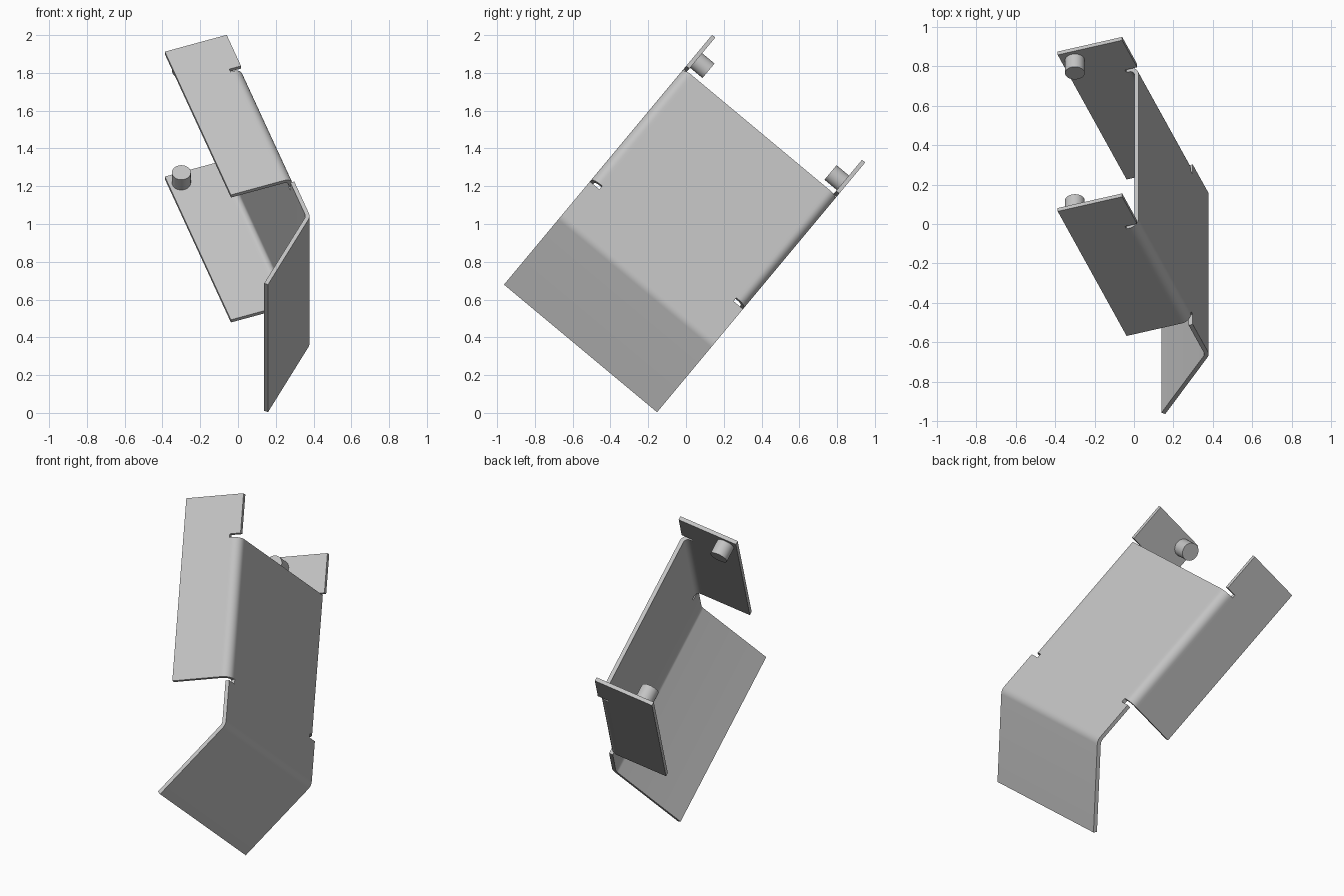
import bpy, bmesh
from math import sin, cos, tan, radians, pi
from mathutils import Vector, Matrix

cube = bpy.data.objects.get("Cube")
if cube:
    bpy.data.objects.remove(cube, do_unlink=True)

steel = bpy.data.materials.new("light grey metal")
steel.use_nodes = True
grey = (0.55, 0.55, 0.55, 1)
steel.diffuse_color = grey
steel.node_tree.nodes["Principled BSDF"].inputs["Base Color"].default_value = grey

# Tilted frame: along the plate, inwards from it, and across its width
X = Vector((1, 0, 0))
V = Vector((0, 0.64, 0.768)).normalized()
ACROSS = Vector((0, V.z, -V.y))
lean = radians(19.5)
ALONG = -sin(lean) * X + cos(lean) * V
INWARD = -cos(lean) * X - sin(lean) * V
ORIGIN = 0.383 * X + 0.375 * V - 0.6475 * ACROSS

HALF = 0.5275       # half width
THICK = 0.022
BEND = 0.05         # outer bend radius of the flanges
RELIEF = 0.065      # depth of the bend reliefs
FLANGE = 0.347      # flange height
S_CUT, S_LOW, S_END, S_EAR, S_TOP = 0.255, 0.28, 1.08, 1.10, 1.327


def place(s, t, k):
    return ORIGIN + s * ALONG + t * INWARD + k * ACROSS


def finish(bm, name):
    mesh = bpy.data.meshes.new(name)
    bm.to_mesh(mesh)
    bm.free()
    mesh.materials.append(steel)
    obj = bpy.data.objects.new(name, mesh)
    bpy.context.collection.objects.link(obj)
    bpy.ops.object.select_all(action='DESELECT')
    obj.select_set(True)
    bpy.context.view_layer.objects.active = obj
    return obj


def patch(bm, rows, cols):
    """Sheet of quads: rows are (along, inward), cols are (across, inward)."""
    grid = [[bm.verts.new(place(s, t + u, k)) for k, u in cols] for s, t in rows]
    for a, b in zip(grid, grid[1:]):
        for j in range(len(cols) - 1):
            bm.faces.new((a[j], a[j + 1], b[j + 1], b[j]))


# Folded sheet: outer skin, then thickened inwards
bm = bmesh.new()
core = HALF - RELIEF
centre = [(-core, 0), (core, 0)]

# Lower flap, its 45 degree bend, and the full-width start of the plate
R = 0.06
tangent = R * tan(pi / 8)
flap = 0.521 * cos(pi / 4)
angles = [pi / 4 * (1 - i / 6) for i in range(7)]
rows = [(-flap, flap)]
rows += [(tangent - R * sin(a), R - R * cos(a)) for a in angles]
rows.append((S_CUT, 0))
patch(bm, rows, [(-HALF, 0)] + centre + [(HALF, 0)])

# Narrow neck between the lower reliefs
patch(bm, [(S_CUT, 0), (S_LOW, 0)], centre)

# Plate with both rounded flanges
right = [(core, 0)]
for i in range(9):
    a = pi / 2 * i / 8
    right.append((HALF - BEND + BEND * sin(a), BEND - BEND * cos(a)))
right += [(HALF, RELIEF), (HALF, FLANGE)]
left = [(-k, u) for k, u in reversed(right)]
patch(bm, [(S_LOW, 0), (S_END, 0)], left + right)

# Flat ears beyond the end of the plate
for side in (-1, 1):
    outer = [(side * HALF, u) for u in (0, RELIEF, FLANGE)]
    if side < 0:
        outer.reverse()
    stem = outer[1:] if side > 0 else outer[:-1]
    patch(bm, [(S_END, 0), (S_EAR, 0)], stem)
    patch(bm, [(S_EAR, 0), (S_TOP, 0)], outer)

bmesh.ops.remove_doubles(bm, verts=bm.verts, dist=0.0005)
sheet = finish(bm, "folded_sheet")
solid = sheet.modifiers.new("thickness", 'SOLIDIFY')
solid.thickness = THICK
solid.offset = -1
solid.use_even_offset = True
bpy.ops.object.modifier_apply(modifier=solid.name)
bpy.ops.object.shade_smooth_by_angle(angle=radians(30))

# Round pegs on the inner faces of the ears
PEG = 0.095
for side, name in ((-1, "upper_peg"), (1, "lower_peg")):
    bm = bmesh.new()
    mid = place(1.258, 0.279, side * (HALF - THICK + 0.01 - PEG / 2))
    turn = ACROSS.to_track_quat('Z', 'Y').to_matrix().to_4x4()
    bmesh.ops.create_cone(bm, cap_ends=True, segments=40, radius1=0.05,
                          radius2=0.05, depth=PEG,
                          matrix=Matrix.Translation(mid) @ turn)
    finish(bm, name)
    bpy.ops.object.shade_smooth_by_angle(angle=radians(30))
